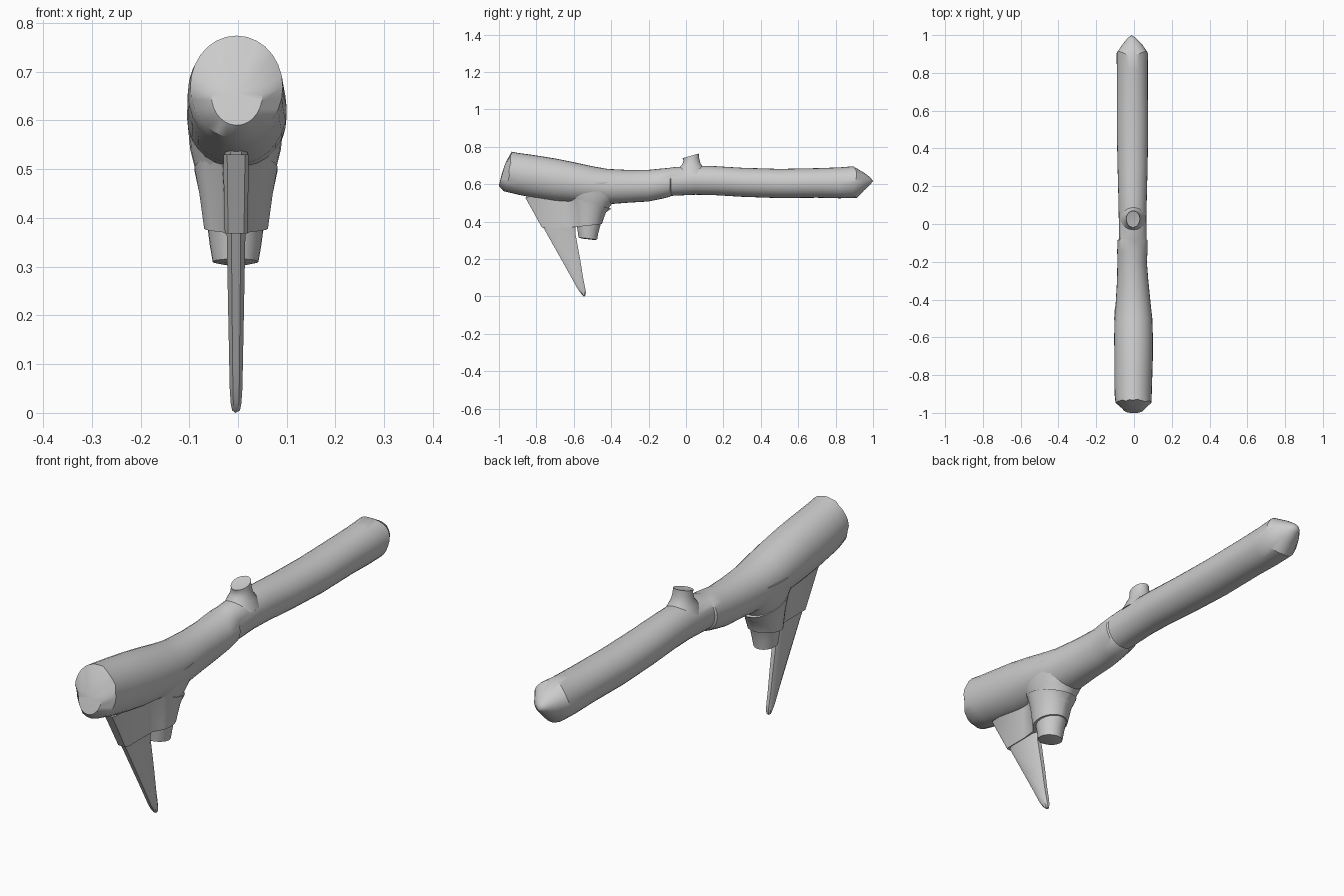
import bpy, bmesh, math, random
from mathutils import Vector

random.seed(4)
N = 28


def loft(name, rings, angle=40):
    """Skin a list of equal-length rings; a one-point ring closes to a tip."""
    bm = bmesh.new()
    vr = [[bm.verts.new(p) for p in r] for r in rings]
    for a, b in zip(vr, vr[1:]):
        n = max(len(a), len(b))
        for i in range(n):
            j = (i + 1) % n
            if len(a) == 1:
                bm.faces.new((a[0], b[j], b[i]))
            elif len(b) == 1:
                bm.faces.new((a[i], a[j], b[0]))
            else:
                bm.faces.new((a[i], a[j], b[j], b[i]))
    for r in (vr[0], vr[-1]):
        if len(r) > 1:
            bm.faces.new(r)
    bmesh.ops.recalc_face_normals(bm, faces=bm.faces)
    me = bpy.data.meshes.new(name)
    bm.to_mesh(me)
    bm.free()
    ob = bpy.data.objects.new(name, me)
    bpy.context.collection.objects.link(ob)
    bpy.ops.object.select_all(action='DESELECT')
    ob.select_set(True)
    bpy.context.view_layer.objects.active = ob
    bpy.ops.object.shade_smooth_by_angle(angle=math.radians(angle))
    return ob


def handle_ring(y, bottom, top, left, right, shift=None):
    """Upright oval section; shift(t) moves each point along y."""
    zc, rz = (top + bottom) / 2, (top - bottom) / 2
    xc, rx = (left + right) / 2, (right - left) / 2
    pts = []
    for i in range(N):
        t = math.tau * i / N
        dy = shift(t) if shift else 0
        pts.append(Vector((xc + rx * math.cos(t), y + dy, zc + rz * math.sin(t))))
    return pts


def flat_ring(z, y, rx, ry, xc=-0.005, tilt=0.0):
    """Level oval section, tilted along y."""
    return [Vector((xc + rx * math.cos(t), y + ry * math.sin(t),
                    z + tilt * ry * math.sin(t)))
            for t in (math.tau * i / N for i in range(N))]


# Handle: thick head with a slanted broken end, slim grip, blunt pointed tail
def front_cut(t):
    return 0.02 * math.sin(t) + 0.015 * abs(math.cos(t)) + random.uniform(-0.008, 0.008)


rings = [[Vector((-0.005, -0.985, 0.655))],
         handle_ring(-0.983, 0.59, 0.715, -0.055, 0.05,
                     lambda t: 0.018 * math.sin(t)),
         handle_ring(-0.957, 0.563, 0.774, -0.098, 0.092, front_cut)]
for s in [(-0.90, 0.545, 0.768, -0.103, 0.094),
          (-0.80, 0.525, 0.754, -0.104, 0.097),
          (-0.70, 0.510, 0.738, -0.104, 0.100),
          (-0.60, 0.502, 0.718, -0.105, 0.100),
          (-0.50, 0.495, 0.696, -0.103, 0.097),
          (-0.42, 0.493, 0.682, -0.097, 0.088),
          (-0.30, 0.502, 0.676, -0.090, 0.076),
          (-0.20, 0.508, 0.677, -0.088, 0.068),
          (-0.14, 0.520, 0.683, -0.089, 0.072),
          (-0.085, 0.533, 0.688, -0.087, 0.071),
          (-0.08, 0.538, 0.690, -0.079, 0.066),
          (0.05, 0.544, 0.700, -0.081, 0.066),
          (0.15, 0.542, 0.697, -0.083, 0.068),
          (0.30, 0.533, 0.688, -0.087, 0.072),
          (0.50, 0.526, 0.682, -0.091, 0.075),
          (0.70, 0.528, 0.686, -0.091, 0.073),
          (0.82, 0.525, 0.690, -0.091, 0.073)]:
    rings.append(handle_ring(*s))
rings += [handle_ring(0.903, 0.527, 0.696, -0.092, 0.074,
                      lambda t: 0.01 * math.sin(3 * t)),
          handle_ring(0.952, 0.567, 0.662, -0.060, 0.043),
          handle_ring(0.985, 0.598, 0.637, -0.033, 0.010),
          [Vector((-0.012, 1.0, 0.617))]]
loft("handle", rings, 35)

# Cut twig stub on top of the grip
loft("twig_stub", [flat_ring(0.655, 0.03, 0.068, 0.085),
                   flat_ring(0.692, 0.03, 0.052, 0.062),
                   flat_ring(0.71, 0.03, 0.043, 0.048),
                   flat_ring(0.735, 0.028, 0.038, 0.042, tilt=0.15),
                   flat_ring(0.752, 0.026, 0.036, 0.044, tilt=0.28),
                   flat_ring(0.750, 0.026, 0.022, 0.027, tilt=0.28)])

# Branch stub under the head that backs the blade
loft("branch_stub", [flat_ring(0.61, -0.50, 0.100, 0.20),
                     flat_ring(0.54, -0.50, 0.093, 0.150),
                     flat_ring(0.50, -0.505, 0.083, 0.112),
                     flat_ring(0.46, -0.512, 0.072, 0.090),
                     flat_ring(0.40, -0.52, 0.060, 0.068),
                     flat_ring(0.345, -0.524, 0.053, 0.055, tilt=-0.1),
                     flat_ring(0.31, -0.525, 0.047, 0.050, tilt=-0.12),
                     flat_ring(0.306, -0.525, 0.030, 0.032, tilt=-0.12)])


# Blade: flat tapering tooth with chamfered front and back edges
def blade_ring(z, front, back, h):
    c = min(0.02, (back - front) * 0.25)
    prof = [(0.5 * h, front), (h, front + c), (h, back - c), (0.5 * h, back)]
    prof += [(-x, y) for x, y in reversed(prof)]
    return [Vector((x - 0.004, y, z)) for x, y in prof]


loft("blade", [blade_ring(*s) for s in [
    (0.58, -0.875, -0.58, 0.024), (0.53, -0.852, -0.58, 0.023),
    (0.36, -0.758, -0.592, 0.019), (0.33, -0.741, -0.590, 0.0185),
    (0.20, -0.668, -0.566, 0.016), (0.10, -0.612, -0.550, 0.014),
    (0.05, -0.585, -0.540, 0.013), (0.02, -0.565, -0.535, 0.011),
    (0.005, -0.552, -0.539, 0.008)]] + [[Vector((-0.005, -0.545, 0.0))]], 30)


# Binding: keyhole-shaped band round the blade and the branch stub
def binding_ring(z, front, yc, rx, ry, h, back_lift):
    half = [(0.7 * h, front), (h, front + 0.012), (h, -0.66), (h + 0.004, yc - ry)]
    half += [(rx * math.sin(a), yc - ry * math.cos(a))
             for a in (math.radians(d) for d in range(50, 180, 16))]
    pts = half + [(-x, y) for x, y in reversed(half)]
    return [Vector((x - 0.004, y,
                    z + back_lift * max(0, (y + 0.62) / 0.18))) for x, y in pts]


loft("binding", [binding_ring(0.53, -0.860, -0.515, 0.086, 0.115, 0.026, -0.05),
                 binding_ring(0.45, -0.815, -0.518, 0.076, 0.090, 0.025, 0.0),
                 binding_ring(0.368, -0.770, -0.524, 0.066, 0.074, 0.023, 0.02)], 40)
